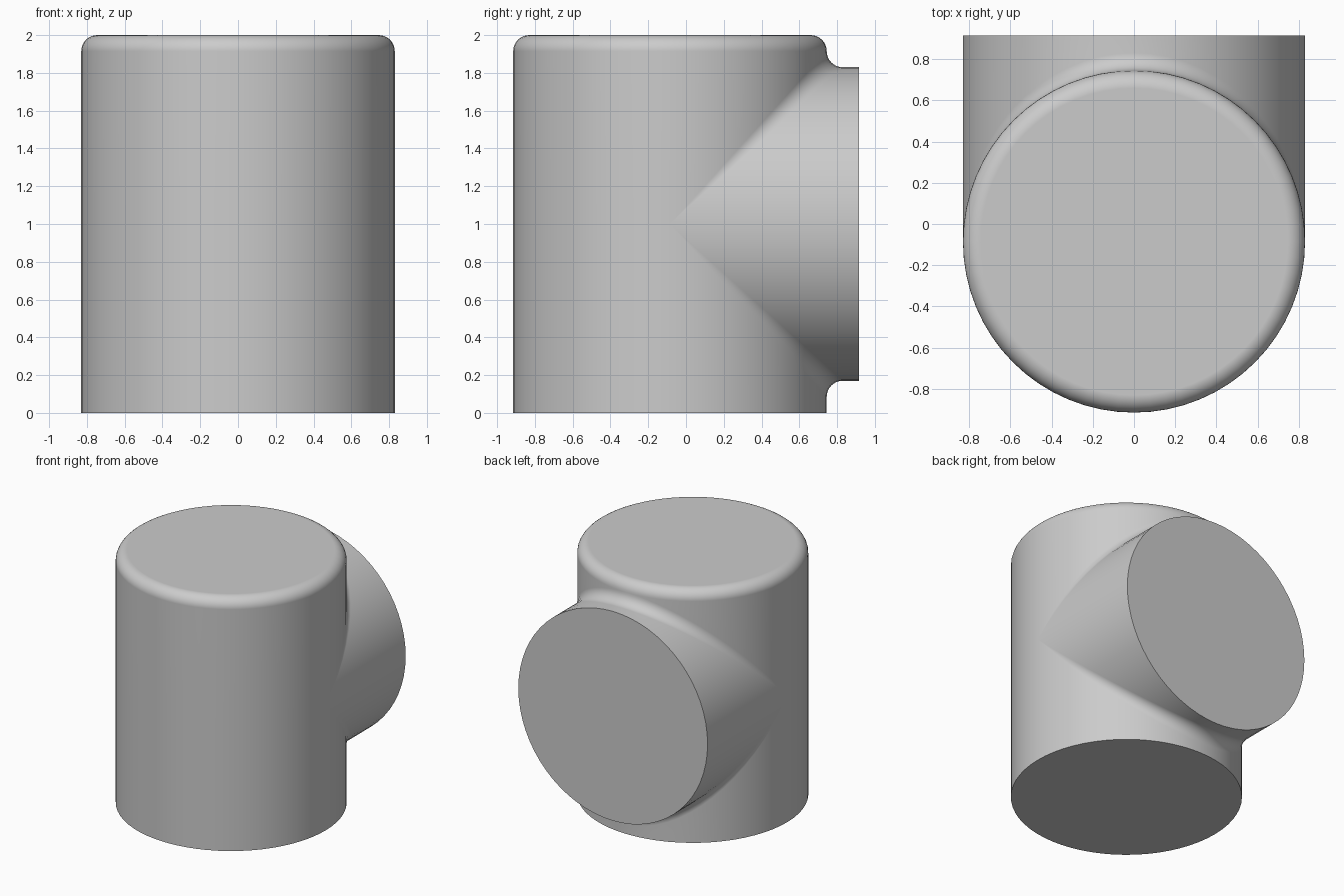
import bpy, bmesh
from math import sin, cos, pi
from mathutils import Vector

cube = bpy.data.objects.get("Cube")
if cube:
    bpy.data.objects.remove(cube)

R = 0.83       # radius of both cylinders
F = 0.085      # fillet radius, on the top rim and along the joint
CY = -0.085    # y of the upright axis
CZ = 1.0       # z of the branch axis
HALF = 32      # segments per half turn
ARC = 8        # segments per fillet


def rim(t):
    """Rounded top rim, from the flat cap down to the wall."""
    pts = []
    for i in range(ARC + 1):
        a = pi / 2 * (1 - i / ARC)
        rad = R - F + F * cos(a)
        pts.append(Vector((rad * cos(t), CY + rad * sin(t), 2 - F + F * sin(a))))
    return pts


def joint(t, side):
    """Rolling-ball fillet from the upright wall, then out along the branch."""
    c, s = cos(t), sin(t)
    centre = Vector(((R + F) * c, CY + (R + F) * s, CZ + side * (R + F) * s))
    to_wall = Vector((-c, -s, 0))
    to_branch = Vector((-c, 0, -side * s))
    pts = [centre + F * to_wall.slerp(to_branch, i / ARC) for i in range(ARC + 1)]
    return pts + [Vector((R * c, CY + 1, CZ + side * R * s))]


def upper(t):
    return rim(t) + joint(t, 1)


def lower(t):
    return [Vector((R * cos(t), CY + R * sin(t), 0))] + joint(t, -1)


def front(t):
    x, y = R * cos(t), CY + R * sin(t)
    return rim(t) + [Vector((x, y, CZ)), Vector((x, y, 0))]


def loft(bm, column, start):
    cols = [[bm.verts.new(p) for p in column(start + pi * i / HALF)]
            for i in range(HALF + 1)]
    for a, b in zip(cols, cols[1:]):
        for i in range(len(a) - 1):
            bm.faces.new((a[i], a[i + 1], b[i + 1], b[i]))


# Walls, rim and blended joint, then the three flat caps
bm = bmesh.new()
loft(bm, upper, 0)
loft(bm, lower, 0)
loft(bm, front, pi)
bmesh.ops.remove_doubles(bm, verts=bm.verts, dist=0.00005)
bmesh.ops.holes_fill(bm, edges=[e for e in bm.edges if e.is_boundary], sides=0)
bmesh.ops.recalc_face_normals(bm, faces=bm.faces)

mesh = bpy.data.meshes.new("tee_joint")
bm.to_mesh(mesh)
bm.free()
body = bpy.data.objects.new("tee_joint", mesh)
bpy.context.collection.objects.link(body)

# Plain grey
grey = bpy.data.materials.new("plain_grey")
grey.use_nodes = True
colour = (0.6, 0.6, 0.6, 1)
grey.diffuse_color = colour
grey.node_tree.nodes["Principled BSDF"].inputs["Base Color"].default_value = colour
mesh.materials.append(grey)

# Smooth walls with crisp cap edges
bpy.ops.object.select_all(action='DESELECT')
body.select_set(True)
bpy.context.view_layer.objects.active = body
bpy.ops.object.shade_smooth_by_angle(angle=pi / 6)
weighted = body.modifiers.new("flat_caps", 'WEIGHTED_NORMAL')
weighted.keep_sharp = True
